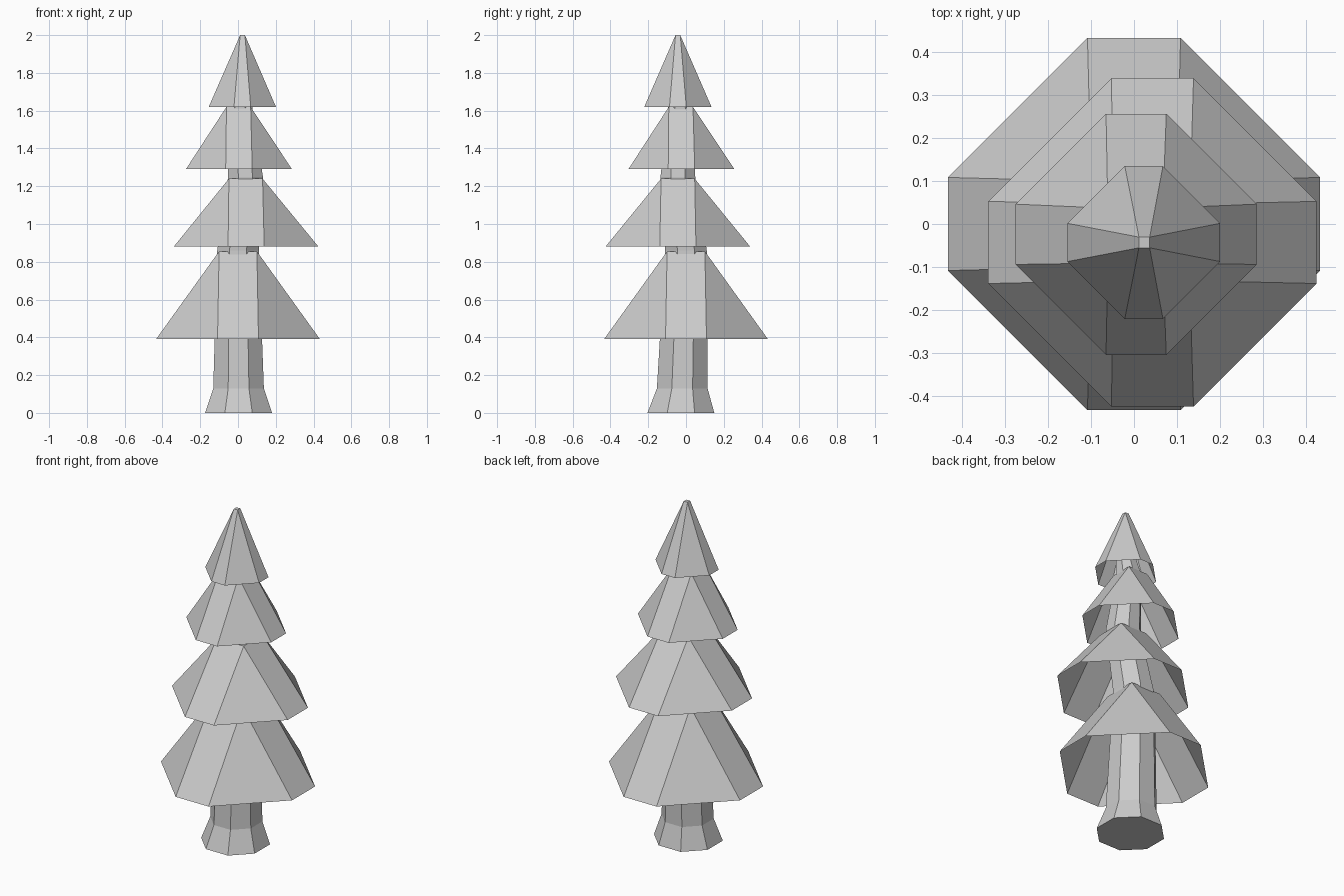
import bpy, bmesh

if "Cube" in bpy.data.objects:
    bpy.data.objects.remove(bpy.data.objects["Cube"])


def chamfered_ring(bm, cx, cy, z, half, flat):
    """Octagon: a square of half-width `half` whose flats have half-width `flat`."""
    pts = [(-flat, -half), (flat, -half), (half, -flat), (half, flat),
           (flat, half), (-flat, half), (-half, flat), (-half, -flat)]
    return [bm.verts.new((cx + x, cy + y, z)) for x, y in pts]


def finish(bm, name):
    mesh = bpy.data.meshes.new(name)
    bm.to_mesh(mesh)
    bm.free()
    obj = bpy.data.objects.new(name, mesh)
    bpy.context.collection.objects.link(obj)
    return obj


def trunk(name, sections):
    bm = bmesh.new()
    rings = [chamfered_ring(bm, x, y, z, h, h * 0.41) for x, y, z, h in sections]
    for a, b in zip(rings, rings[1:]):
        for i in range(8):
            j = (i + 1) % 8
            bm.faces.new((a[i], a[j], b[j], b[i]))
    bm.faces.new(rings[0][::-1])
    bm.faces.new(rings[-1])
    return finish(bm, name)


def tier(name, cx, cy, z0, half0, tx, ty, z1, half1):
    """Hollow skirt, open below: octagonal rim rising to a square top."""
    bm = bmesh.new()
    rim = chamfered_ring(bm, cx, cy, z0, half0, half0 * 0.25)
    top = [bm.verts.new((tx + sx * half1, ty + sy * half1, z1))
           for sx, sy in ((-1, -1), (1, -1), (1, 1), (-1, 1))]
    for i in range(4):
        j = (i + 1) % 4
        a, b, c = rim[2 * i], rim[2 * i + 1], rim[(2 * i + 2) % 8]
        bm.faces.new((a, b, top[j], top[i]))   # main side
        bm.faces.new((b, c, top[j]))           # corner triangle
    bm.faces.new(top)
    return finish(bm, name)


# Trunk with flared foot, wandering slightly as it rises: x, y, z, half-width
trunk("trunk", [
    (0.003, -0.027, 0.00, 0.177),
    (0.003, -0.020, 0.13, 0.134),
    (0.000, 0.000, 0.86, 0.110),
    (0.040, -0.043, 1.25, 0.092),
    (0.010, -0.030, 1.61, 0.066),
    (0.020, -0.040, 1.70, 0.055),
])

# Branch tiers: rim centre, rim z, rim half-width, top centre, top z, top half-width
tiers = [
    (0.000, 0.000, 0.39, 0.434, 0.000, 0.000, 0.855, 0.100),
    (0.043, -0.043, 0.88, 0.383, 0.041, -0.043, 1.24, 0.089),
    (0.005, -0.024, 1.29, 0.281, 0.003, -0.027, 1.62, 0.064),
    (0.023, -0.043, 1.62, 0.178, 0.024, -0.043, 2.00, 0.0125),
]
for n, params in enumerate(tiers, 1):
    tier(f"branch_tier_{n}", *params)
